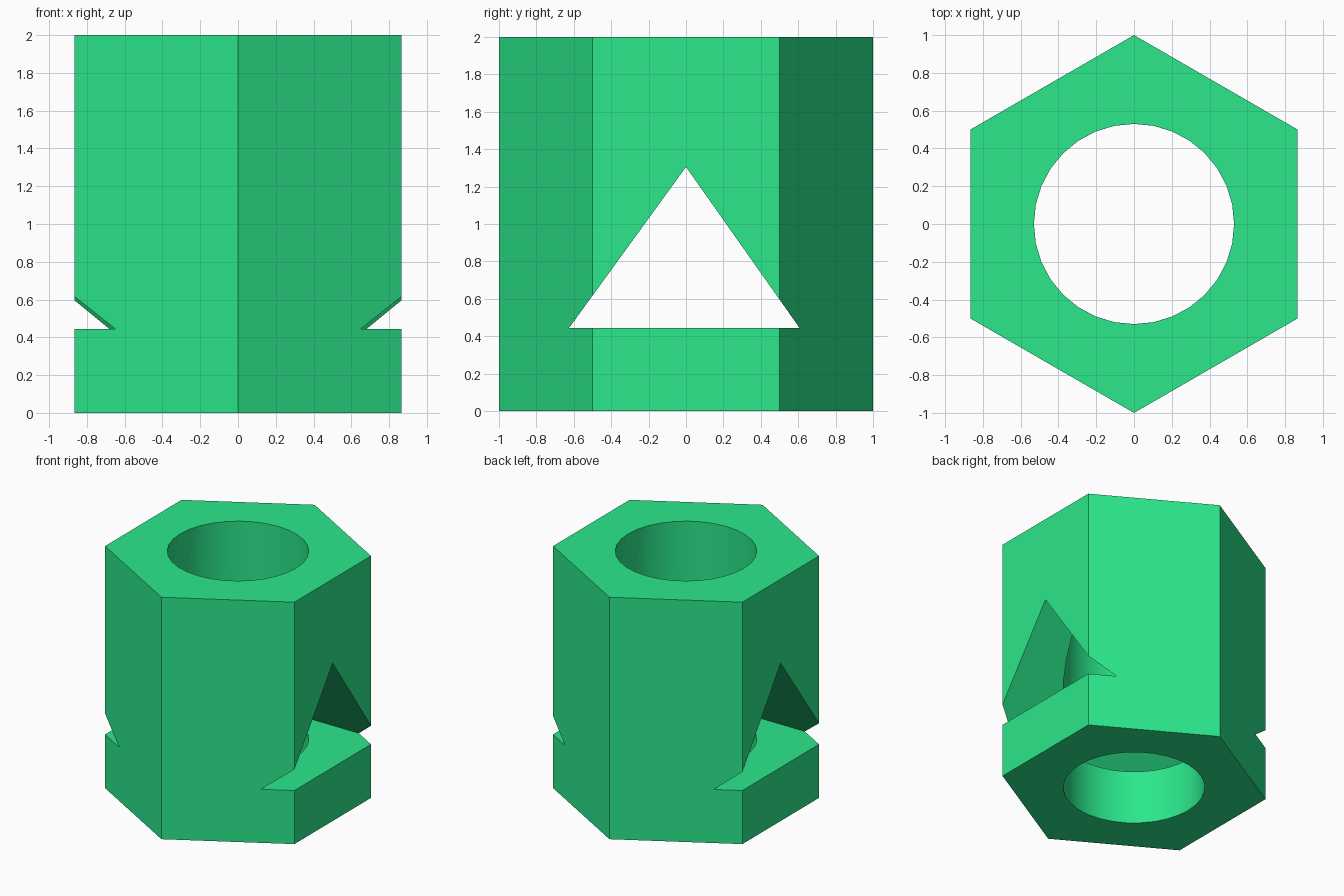
import bpy, bmesh
from math import sin, cos, tau, radians
from mathutils import Vector

if "Cube" in bpy.data.objects:
    bpy.data.objects.remove(bpy.data.objects["Cube"])


def prism(name, points, direction):
    """Extrude a closed planar outline along a direction vector."""
    bm = bmesh.new()
    face = bm.faces.new([bm.verts.new(p) for p in points])
    ext = bmesh.ops.extrude_face_region(bm, geom=[face], use_keep_orig=True)
    verts = [v for v in ext["geom"] if isinstance(v, bmesh.types.BMVert)]
    bmesh.ops.translate(bm, verts=verts, vec=Vector(direction))
    bmesh.ops.recalc_face_normals(bm, faces=bm.faces[:])
    mesh = bpy.data.meshes.new(name)
    bm.to_mesh(mesh)
    bm.free()
    obj = bpy.data.objects.new(name, mesh)
    bpy.context.collection.objects.link(obj)
    return obj


def ring(sides, radius, z):
    return [(radius * sin(tau * i / sides), radius * cos(tau * i / sides), z)
            for i in range(sides)]


def cut(target, cutter):
    """Subtract the cutter, then remove it."""
    mod = target.modifiers.new("cut", "BOOLEAN")
    mod.operation, mod.solver, mod.object = "DIFFERENCE", "EXACT", cutter
    cutter.hide_render = True
    bpy.context.view_layer.objects.active = target
    bpy.ops.object.modifier_apply(modifier=mod.name)
    bpy.data.objects.remove(cutter)


# Hexagonal body with corners facing front and back
body = prism("hex_body", ring(6, 1.0, 0), (0, 0, 2))

# Round vertical bore
cut(body, prism("bore_cutter", ring(32, 0.53, -0.5), (0, 0, 3)))

# Triangular window straight through from side to side
window = [(-1.5, -0.626, 0.443), (-1.5, 0.608, 0.443), (-1.5, 0.0, 1.305)]
cut(body, prism("window_cutter", window, (3, 0, 0)))

# Green colour, smooth bore and crisp edges
green = bpy.data.materials.new("green")
green.diffuse_color = (0.024, 0.8, 0.26, 1)
green.use_nodes = True
green.node_tree.nodes["Principled BSDF"].inputs["Base Color"].default_value = green.diffuse_color
body.data.materials.clear()
body.data.materials.append(green)
body.select_set(True)
bpy.context.view_layer.objects.active = body
bpy.ops.object.shade_smooth_by_angle(angle=radians(30))
